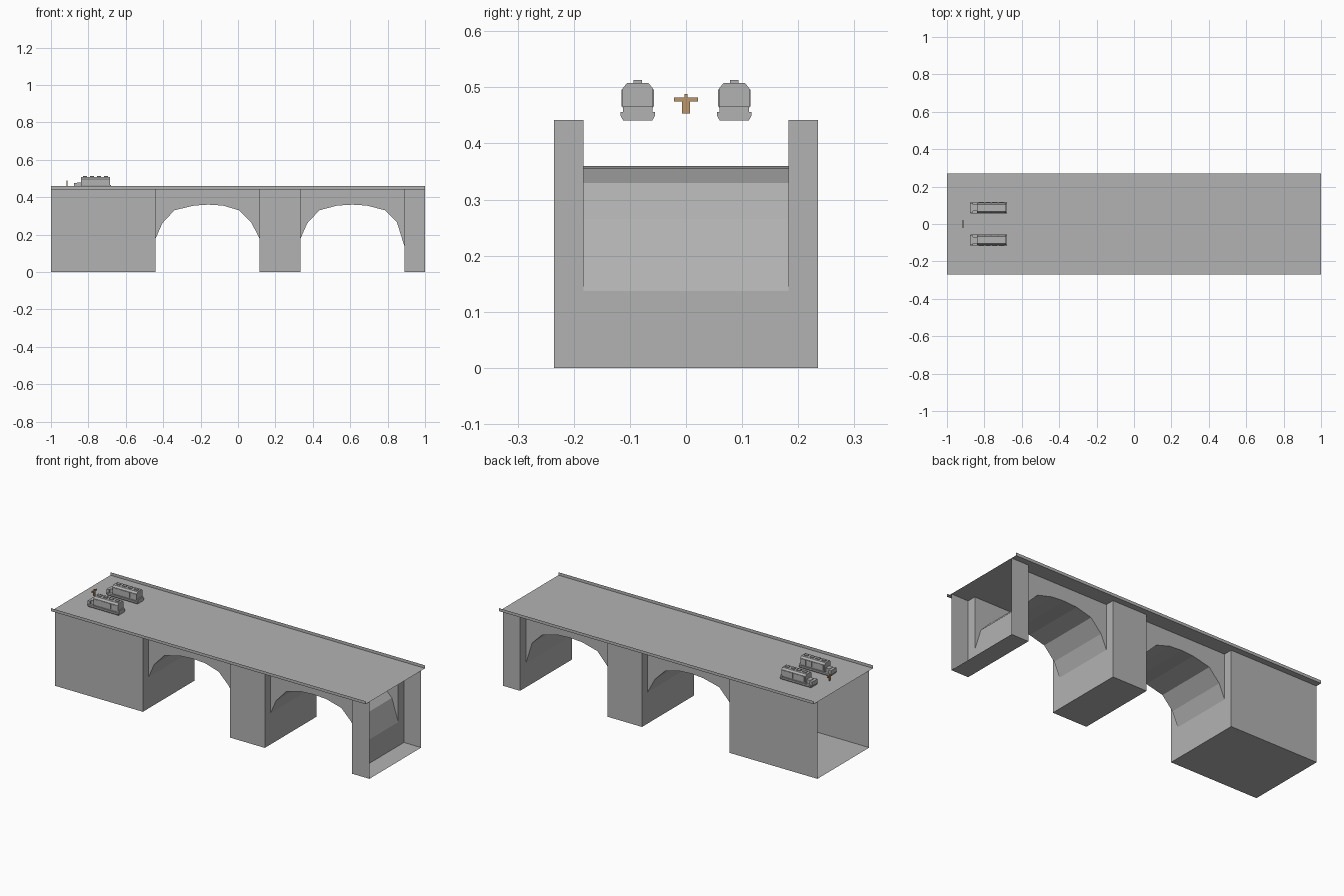
import bpy, bmesh

if "Cube" in bpy.data.objects:
    bpy.data.objects.remove(bpy.data.objects["Cube"])


def material(name, rgb):
    m = bpy.data.materials.new(name)
    m.diffuse_color = (*rgb, 1)
    m.use_nodes = True
    m.node_tree.nodes["Principled BSDF"].inputs["Base Color"].default_value = m.diffuse_color
    return m


GREY = material("stone grey", (0.45, 0.45, 0.45))
TAN = material("tan", (0.50, 0.30, 0.15))


def make(name, polys, mat):
    """Object from a list of polygons, with shared corners welded."""
    bm = bmesh.new()
    for p in polys:
        bm.faces.new([bm.verts.new(v) for v in p])
    bmesh.ops.remove_doubles(bm, verts=bm.verts, dist=1e-5)
    bmesh.ops.recalc_face_normals(bm, faces=bm.faces)
    me = bpy.data.meshes.new(name)
    bm.to_mesh(me)
    bm.free()
    me.materials.append(mat)
    ob = bpy.data.objects.new(name, me)
    bpy.context.collection.objects.link(ob)
    return ob


def prism(name, section, x0, x1, mat=GREY, cy=0.0):
    """Extrude a (y, z) cross-section along x."""
    a = [(x0, y + cy, z) for y, z in section]
    b = [(x1, y + cy, z) for y, z in section]
    n = len(a)
    sides = [[a[i], a[(i + 1) % n], b[(i + 1) % n], b[i]] for i in range(n)]
    return make(name, sides + [a, b], mat)


def box(name, x0, x1, y0, y1, z0, z1, mat=GREY):
    return prism(name, [(y0, z0), (y1, z0), (y1, z1), (y0, z1)], x0, x1, mat)


H, YO, YI, YD = 0.442, 0.235, 0.183, 0.27

# Arch outlines (x, z)
arches = [
    [(-.44, .18), (-.405, .26), (-.34, .33), (-.235, .355), (-.16, .36),
     (-.08, .355), (.005, .33), (.07, .265), (.105, .20), (.115, .18)],
    [(.335, .18), (.37, .26), (.435, .33), (.53, .355), (.61, .36),
     (.69, .355), (.785, .33), (.85, .265), (.89, .137)],
]

# Arch vaults with recessed spandrel walls
for k, arc in enumerate(arches):
    polys = []
    for (xa, za), (xb, zb) in zip(arc, arc[1:]):
        polys.append([(xa, -YI, za), (xb, -YI, zb), (xb, YI, zb), (xa, YI, za)])
        for y in (-YI, YI):
            polys.append([(xa, y, za), (xb, y, zb), (xb, y, H), (xa, y, H)])
    make(f"arch_vault_{k + 1}", polys, GREY)

# Hollow piers: side walls, floor, and faces toward each arch; bridge ends stay open
piers = [(-1, -.44, None, .18), (.115, .335, .18, .18), (.89, 1, .137, None)]
for k, (x0, x1, s0, s1) in enumerate(piers):
    polys = [[(x0, -YO, 0), (x1, -YO, 0), (x1, YO, 0), (x0, YO, 0)]]
    for y in (-YO, YO):
        polys.append([(x0, y, 0), (x1, y, 0), (x1, y, H), (x0, y, H)])
    for x, s in ((x0, s0), (x1, s1)):
        if s is None:
            continue
        # U-shaped face left open behind the vault
        polys.append([(x, -YO, 0), (x, YO, 0), (x, YO, H), (x, YI, H),
                      (x, YI, s), (x, -YI, s), (x, -YI, H), (x, -YO, H)])
    make(f"pier_{k + 1}", polys, GREY)

# Deck sheet with thin kerbs along both long edges
make("deck", [[(-1, -YD, H), (1, -YD, H), (1, YD, H), (-1, YD, H)]], GREY)
for s, side in ((-1, "front"), (1, "back")):
    y = s * YD
    make(f"kerb_{side}", [[(-1, y, H), (1, y, H), (1, y, .459), (-1, y, .459)]], GREY)

# Two vehicles facing -x
for k, cy in enumerate((-.086, .086)):
    n = f"vehicle_{k + 1}_"
    prism(n + "chassis", [(-.026, .441), (.026, .441), (.031, .45), (.031, .456),
                          (-.031, .456), (-.031, .45)], -.873, -.68, cy=cy)
    prism(n + "body", [(-.025, .456), (.025, .456), (.027, .465), (.027, .498),
                       (.019, .508), (-.019, .508), (-.027, .498), (-.027, .465)],
          -.84, -.685, cy=cy)
    box(n + "hood", -.862, -.84, cy - .017, cy + .017, .456, .478)
    box(n + "nose", -.878, -.862, cy - .025, cy + .025, .45, .475)
    box(n + "rear_step", -.69, -.678, cy - .026, cy + .026, .452, .466)
    # Side panels and roof vents repeat along the body
    for i in range(4):
        x = -.832 + i * .037
        for s in (-1, 1):
            ya, yb = sorted((cy + s * .026, cy + s * .029))
            box(n + f"side_panel_{i}_{s}", x, x + .029, ya, yb, .466, .496)
        box(n + f"roof_vent_{i}", x + .004, x + .026, cy - .008, cy + .008, .507, .513)

# Standing figure with outstretched arms
box("figure_body", -.917, -.911, -.007, .007, .453, .482, TAN)
box("figure_arms", -.917, -.911, -.021, .021, .475, .482, TAN)
box("figure_head", -.917, -.911, -.003, .003, .482, .488, TAN)
